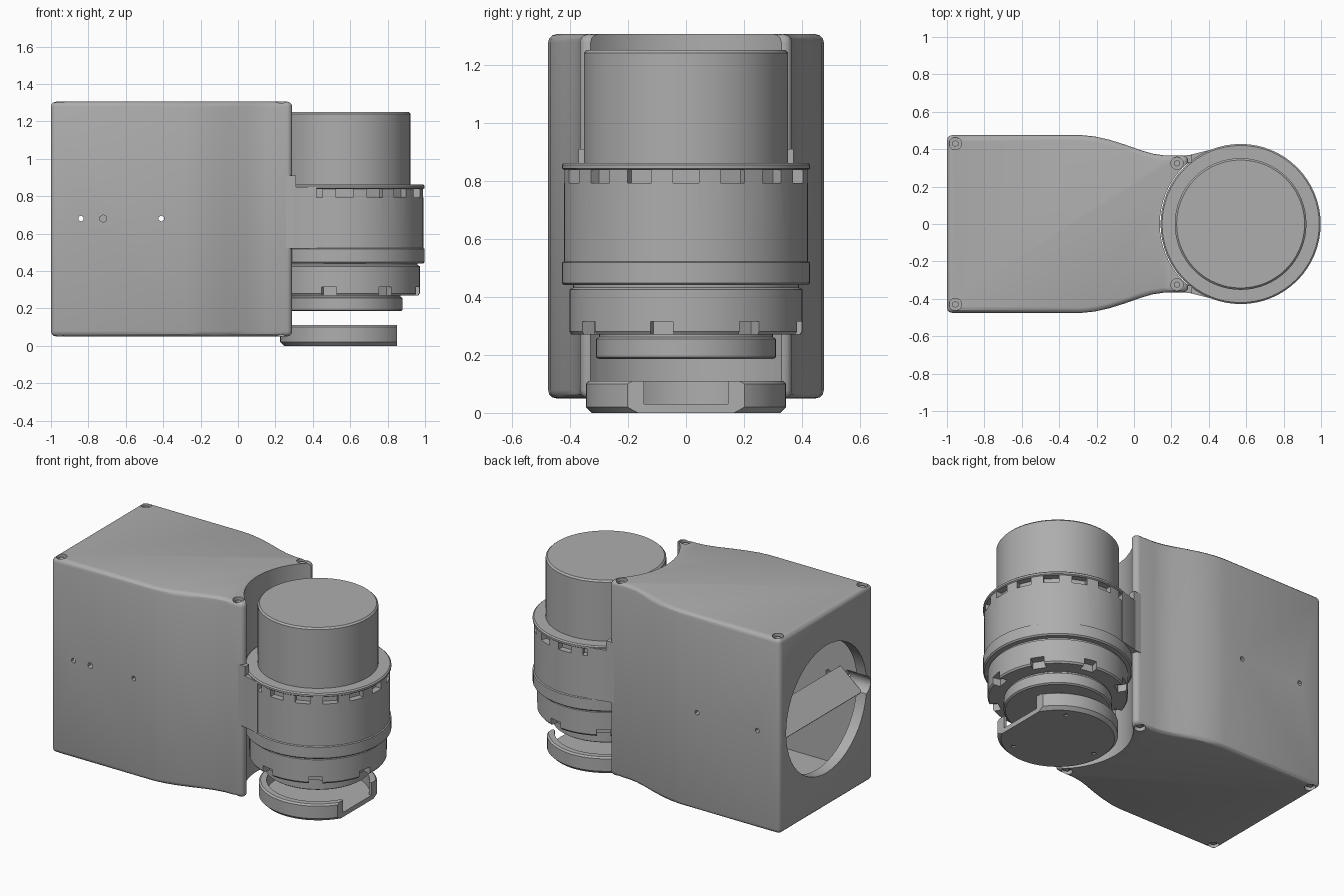
import bpy, bmesh
from math import sin, cos, pi, radians
from mathutils import Matrix, Vector

cube = bpy.data.objects.get("Cube")
if cube:
    bpy.data.objects.remove(cube)

grey = bpy.data.materials.new("machined_grey")
grey.use_nodes = True
tone = (0.42, 0.42, 0.42, 1)
grey.diffuse_color = tone
grey.node_tree.nodes["Principled BSDF"].inputs["Base Color"].default_value = tone

CX = 0.57      # axis of the round drive unit
MID = 0.68     # middle height of the housing


def finish(name, bm):
    bmesh.ops.recalc_face_normals(bm, faces=bm.faces)
    mesh = bpy.data.meshes.new(name)
    bm.to_mesh(mesh)
    bm.free()
    obj = bpy.data.objects.new(name, mesh)
    bpy.context.collection.objects.link(obj)
    mesh.materials.append(grey)
    return obj


def extrude(name, outline, z0, z1):
    bm = bmesh.new()
    face = bm.faces.new([bm.verts.new((x, y, z0)) for x, y in outline])
    top = bmesh.ops.extrude_face_region(bm, geom=[face])["geom"]
    verts = [g for g in top if isinstance(g, bmesh.types.BMVert)]
    bmesh.ops.translate(bm, verts=verts, vec=(0, 0, z1 - z0))
    return finish(name, bm)


def lathe(name, profile, segments=64):
    """Spin a (radius, height) profile that starts and ends on the axis."""
    bm = bmesh.new()
    verts = [bm.verts.new((CX + r, 0, z)) for r, z in profile]
    edges = [bm.edges.new(pair) for pair in zip(verts, verts[1:])]
    bmesh.ops.spin(bm, geom=verts + edges, cent=(CX, 0, 0), axis=(0, 0, 1),
                   angle=2 * pi, steps=segments, use_merge=True)
    bmesh.ops.remove_doubles(bm, verts=bm.verts, dist=0.0005)
    return finish(name, bm)


def add_box(bm, center, size, turn=0.0):
    """Box placed on the drive axis frame, turned about that axis."""
    spin = (Matrix.Translation((CX, 0, 0)) @ Matrix.Rotation(turn, 4, "Z")
            @ Matrix.Translation((-CX, 0, 0)))
    bmesh.ops.create_cube(bm, size=1, matrix=spin @ Matrix.Translation(center)
                          @ Matrix.Diagonal((*size, 1)))


def add_rod(bm, center, radius, length, axis="Z", segments=16):
    turn = {"X": Matrix.Rotation(pi / 2, 4, "Y"), "Y": Matrix.Rotation(pi / 2, 4, "X"),
            "Z": Matrix.Identity(4)}[axis]
    bmesh.ops.create_cone(bm, cap_ends=True, segments=segments, radius1=radius,
                          radius2=radius, depth=length,
                          matrix=Matrix.Translation(center) @ turn)


def apply(obj, mod):
    bpy.context.view_layer.objects.active = obj
    bpy.ops.object.modifier_apply(modifier=mod.name)


def cut(obj, bm):
    cutter = finish("cutter", bm)
    mod = obj.modifiers.new("cut", "BOOLEAN")
    mod.operation, mod.solver, mod.object = "DIFFERENCE", "EXACT", cutter
    apply(obj, mod)
    bpy.data.objects.remove(cutter)


def bevel(obj, width, segments=2, angle=50):
    mod = obj.modifiers.new("bevel", "BEVEL")
    mod.width, mod.segments, mod.angle_limit = width, segments, radians(angle)
    apply(obj, mod)


# Housing: a box whose sides sweep inward to the drive unit
half = [(-1, 0.475), (-0.28, 0.475), (-0.21, 0.468), (-0.13, 0.45), (-0.05, 0.425),
        (0.04, 0.393), (0.1, 0.376), (0.16, 0.367), (0.29, 0.365)]
housing = extrude("housing", half + [(x, -y) for x, y in reversed(half)], 0.05, 1.305)
bevel(housing, 0.028, 3)

# Curved front recess
bm = bmesh.new()
add_rod(bm, (CX, 0, MID), 0.432, 2, segments=64)
cut(housing, bm)

# Hollow inside
bm = bmesh.new()
add_box(bm, (-0.515, 0, MID), (0.83, 0.84, 1.14))
cut(housing, bm)

# Round port at the rear with a small side notch
bm = bmesh.new()
add_rod(bm, (-1, 0, MID), 0.41, 0.3, "X", 48)
cut(housing, bm)
bm = bmesh.new()
add_rod(bm, (-1, -0.39, MID), 0.06, 0.3, "X", 24)
cut(housing, bm)

# Counterbored corner screw holes, top and bottom
screws = [(x, s * y, z) for x, y in ((-0.955, 0.43), (0.23, 0.325))
          for s in (1, -1) for z in (0.05, 1.305)]
bm = bmesh.new()
for p in screws:
    add_rod(bm, p, 0.033, 0.05)
cut(housing, bm)

# Small holes through the sides
bm = bmesh.new()
for x, r in ((-0.84, 0.016), (-0.72, 0.02), (-0.41, 0.016), (0.16, 0.028)):
    for s in (1, -1):
        if s < 0 or x in (-0.84, -0.41):
            add_rod(bm, (x, s * 0.44, MID), r, 0.12, "Y", 6)
cut(housing, bm)

# Screw heads sunk in the corner holes
bm = bmesh.new()
for x, y, z in screws:
    add_rod(bm, (x, y, z + (-0.022 if z > 1 else 0.022)), 0.018, 0.02, segments=6)
screw_heads = finish("screw_heads", bm)

# Sloped plate across the rear port
bm = bmesh.new()
bmesh.ops.create_cube(bm, size=1, matrix=Matrix.Translation((-0.88, 0, MID))
                      @ Matrix.Rotation(radians(-40), 4, "Y")
                      @ Matrix.Diagonal((0.2, 0.84, 0.01, 1)))
port_plate = finish("port_plate", bm)

# Wedges joining the housing to the collar
for side, s in (("left", 1), ("right", -1)):
    outline = [(0.25, s * 0.325), (0.25, s * 0.365), (0.31, s * 0.37), (0.31, s * 0.33)]
    extrude("collar_tab_" + side, outline, 0.52, 0.91)
    outline = [(0.25, s * 0.33), (0.3, s * 0.37), (0.42, s * 0.4), (0.4, s * 0.3)]
    extrude("collar_wedge_" + side, outline, 0.52, 0.85)

# Motor can
motor = lathe("motor_can", [(0, 0.8), (0.352, 0.8), (0.352, 1.24), (0.342, 1.25), (0, 1.25)])

# Collar with a ring of notches below its lip
collar = lathe("collar", [(0, 0.44), (0.42, 0.44), (0.428, 0.448), (0.428, 0.518),
                          (0.421, 0.522), (0.421, 0.838), (0.428, 0.843), (0.428, 0.855),
                          (0.42, 0.862), (0, 0.862)])
bm = bmesh.new()
for i in range(16):
    add_box(bm, (CX + 0.42, 0, 0.815), (0.08, 0.09, 0.045), 2 * pi * i / 16)
cut(collar, bm)

# Lower ring with eight bottom notches
lower = lathe("lower_ring", [(0, 0.27), (0.395, 0.27), (0.402, 0.28), (0.402, 0.425),
                             (0.39, 0.432), (0.39, 0.445), (0, 0.445)])
bm = bmesh.new()
for i in range(8):
    add_box(bm, (CX + 0.39, 0, 0.285), (0.08, 0.08, 0.06), radians(-12 + 45 * i))
cut(lower, bm)

# Output disc
lathe("output_disc", [(0, 0.185), (0.3, 0.185), (0.31, 0.192), (0.31, 0.255),
                      (0.3, 0.262), (0.3, 0.275), (0, 0.275)])

# Shallow end cup with a flat and an opening on its outer side
cup = lathe("end_cup", [(0, 0), (0.325, 0), (0.345, 0.02), (0.345, 0.1), (0.335, 0.11),
                        (0.3, 0.11), (0.3, 0.03), (0, 0.03)])
bm = bmesh.new()
add_box(bm, (1.0, 0, 0.05), (0.3, 1, 0.3))
cut(cup, bm)
bm = bmesh.new()
add_box(bm, (0.8, 0, 0.1), (0.3, 0.29, 0.14))
cut(cup, bm)
bm = bmesh.new()
for i in range(3):
    a = 2 * pi * i / 3 + pi / 3
    add_rod(bm, (CX + 0.27 * cos(a), 0.27 * sin(a), 0), 0.014, 0.02, segments=8)
cut(cup, bm)

# Smooth curved surfaces, keep edges crisp
for obj in bpy.context.scene.objects:
    obj.select_set(obj.type == "MESH")
bpy.context.view_layer.objects.active = housing
bpy.ops.object.shade_smooth_by_angle(angle=radians(30))
